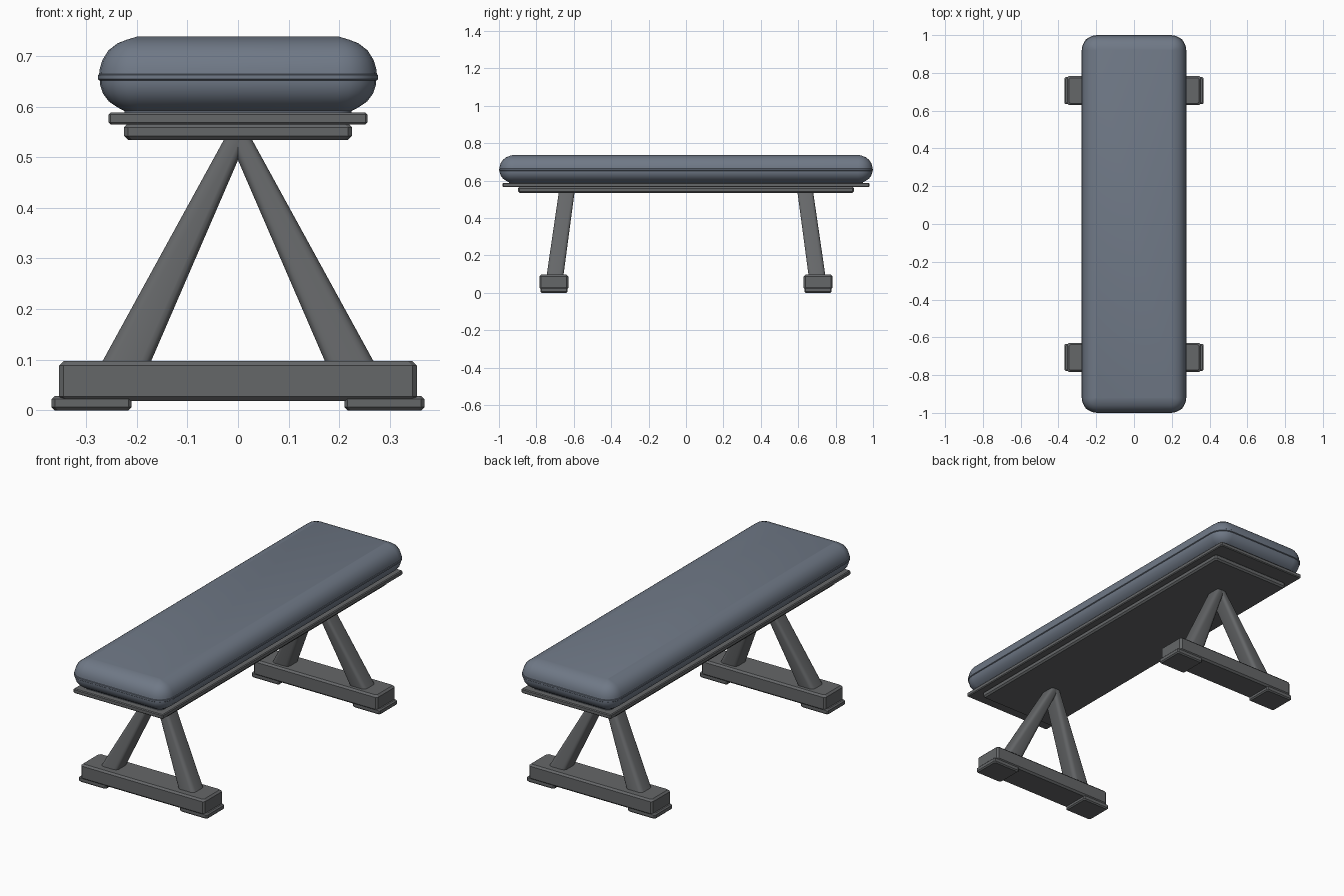
import bpy, bmesh, math

if "Cube" in bpy.data.objects:
    bpy.data.objects.remove(bpy.data.objects["Cube"])


def material(name, color):
    m = bpy.data.materials.new(name)
    m.diffuse_color = color
    m.use_nodes = True
    m.node_tree.nodes["Principled BSDF"].inputs["Base Color"].default_value = m.diffuse_color
    return m


PAD = material("pad_vinyl", (0.16, 0.19, 0.24, 1))
STEEL = material("frame_steel", (0.13, 0.135, 0.14, 1))


def loft(name, rings, mat, smooth=None):
    """Skin a stack of equal-length point rings and cap both ends."""
    bm = bmesh.new()
    loops = [[bm.verts.new(p) for p in ring] for ring in rings]
    n = len(loops[0])
    for a, b in zip(loops, loops[1:]):
        for i in range(n):
            j = (i + 1) % n
            bm.faces.new((a[i], a[j], b[j], b[i]))
    bm.faces.new(loops[0][::-1])
    bm.faces.new(loops[-1])
    bmesh.ops.recalc_face_normals(bm, faces=bm.faces[:])
    me = bpy.data.meshes.new(name)
    bm.to_mesh(me)
    bm.free()
    me.materials.append(mat)
    ob = bpy.data.objects.new(name, me)
    bpy.context.collection.objects.link(ob)
    if smooth:
        bpy.ops.object.select_all(action='DESELECT')
        ob.select_set(True)
        bpy.context.view_layer.objects.active = ob
        bpy.ops.object.shade_smooth_by_angle(angle=math.radians(smooth))
    return ob


def rounded_ring(hx, hy, r, z, cx=0, cy=0, seg=5):
    """Horizontal rectangle with rounded (or chamfered, seg=1) corners."""
    pts = []
    for k, (sx, sy) in enumerate(((1, 1), (-1, 1), (-1, -1), (1, -1))):
        for i in range(seg + 1):
            a = math.pi / 2 * (k + i / seg)
            pts.append((cx + sx * (hx - r) + r * math.cos(a),
                        cy + sy * (hy - r) + r * math.sin(a), z))
    return pts


def box(name, cx, cy, hx, hy, z0, z1, bevel):
    """Box with chamfered edges."""
    b = bevel
    prof = ((b, z0), (0, z0 + b), (0, z1 - b), (b, z1))
    return loft(name, [rounded_ring(hx - d, hy - d, b, z, cx, cy, 1)
                       for d, z in prof], STEEL)


def cushion(name, profile):
    return loft(name, [rounded_ring(0.277 - d, 1.0 - d, max(0.08 - d, 0.004), z)
                       for d, z in profile], PAD, 40)


# Cushion: lower half, piping seam and upper half
cushion("pad_lower", ((0.053, 0.586), (0.053, 0.591), (0.038, 0.599), (0.022, 0.610),
                      (0.010, 0.626), (0.004, 0.644), (0.004, 0.654)))
cushion("pad_piping", ((0.004, 0.651), (0.0, 0.654), (0.0, 0.662), (0.004, 0.665)))
cushion("pad_upper", ((0.002, 0.660), (0.004, 0.675), (0.009, 0.692), (0.021, 0.711),
                      (0.039, 0.725), (0.057, 0.732), (0.077, 0.738)))

# Support boards under the cushion
box("support_board", 0, 0, 0.256, 0.98, 0.565, 0.588, 0.004)
box("lower_board", 0, 0, 0.225, 0.898, 0.534, 0.567, 0.008)

# A-frame legs, ground beams and rubber feet at both ends
for ys, end in ((-1, "front"), (1, "back")):
    box(end + "_beam", 0, ys * 0.706, 0.354, 0.077, 0.018, 0.097, 0.009)
    for xs, side in ((-1, "left"), (1, "right")):
        loft(f"{end}_{side}_leg",
             [rounded_ring(0.049, 0.045, 0.02, 0.08, xs * 0.228, ys * 0.702, 3),
              rounded_ring(0.022, 0.042, 0.014, 0.545, xs * 0.0, ys * 0.637, 3)],
             STEEL, 35)
        box(f"{end}_{side}_foot", xs * 0.289, ys * 0.706, 0.079, 0.072,
            0.0, 0.028, 0.006)
